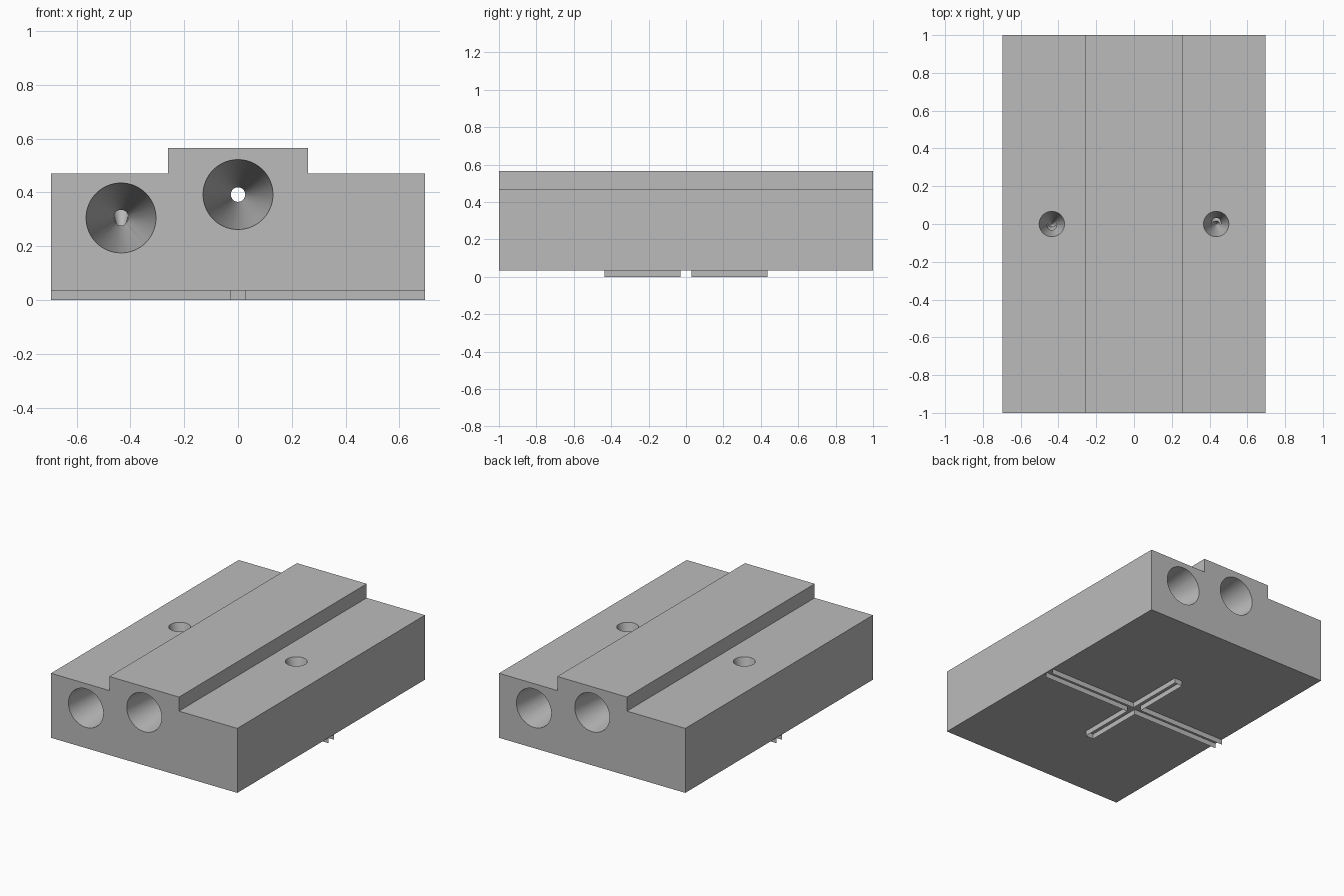
import bpy, bmesh, math
from mathutils import Vector

if "Cube" in bpy.data.objects:
    bpy.data.objects.remove(bpy.data.objects["Cube"])

grey = bpy.data.materials.new("light_grey")
grey.diffuse_color = (0.5, 0.5, 0.5, 1)
grey.use_nodes = True
grey.node_tree.nodes["Principled BSDF"].inputs["Base Color"].default_value = grey.diffuse_color


def make_object(name, bm):
    mesh = bpy.data.meshes.new(name)
    bm.to_mesh(mesh)
    bm.free()
    mesh.materials.append(grey)
    obj = bpy.data.objects.new(name, mesh)
    bpy.context.collection.objects.link(obj)
    return obj


def tapered_cutter(name, stations, segments=64):
    """Round solid through (centre, radius) stations along one axis."""
    bm = bmesh.new()
    axis = (Vector(stations[-1][0]) - Vector(stations[0][0])).normalized()
    rot = axis.to_track_quat('Z', 'Y')
    rings = []
    for centre, radius in stations:
        ring = []
        for i in range(segments):
            a = 2 * math.pi * i / segments
            ring.append(bm.verts.new(Vector(centre) + rot @ Vector(
                (radius * math.cos(a), radius * math.sin(a), 0))))
        rings.append(ring)
    for low, high in zip(rings, rings[1:]):
        for i in range(segments):
            j = (i + 1) % segments
            bm.faces.new((low[i], low[j], high[j], high[i]))
    bm.faces.new(rings[0][::-1])
    bm.faces.new(rings[-1])
    bmesh.ops.recalc_face_normals(bm, faces=bm.faces)
    obj = make_object(name, bm)
    obj.hide_render = True
    return obj


# Block with a raised centre ridge, extruded along y
bm = bmesh.new()
half = [(0.695, 0.035), (0.695, 0.47), (0.26, 0.47), (0.26, 0.565)]
outline = half + [(-x, z) for x, z in reversed(half)]
face = bm.faces.new([bm.verts.new((x, -1, z)) for x, z in outline])
ext = bmesh.ops.extrude_face_region(bm, geom=[face])
bmesh.ops.translate(bm, vec=(0, 2, 0),
                    verts=[v for v in ext["geom"] if isinstance(v, bmesh.types.BMVert)])
bmesh.ops.recalc_face_normals(bm, faces=bm.faces)
block = make_object("block", bm)

# Centre bore narrows from both ends; side bores meet vertical tapered holes
R, r, over = 0.13, 0.027, 0.02
wide = R + (R - r) * over
cutters = [tapered_cutter("centre_bore_cutter", [
    ((0, -1 - over, 0.392), wide), ((0, 0, 0.392), r), ((0, 1 + over, 0.392), wide)])]
for s in (-1, 1):
    cutters.append(tapered_cutter("side_bore_cutter", [
        ((s * 0.435, s * (1 + over), 0.305), wide), ((s * 0.435, 0, 0.305), r)]))
    cutters.append(tapered_cutter("top_hole_cutter", [
        ((s * 0.435, 0, 0.49), 0.0723), ((s * 0.435, 0, 0.22), 0.002)]))

for cutter in cutters:
    mod = block.modifiers.new(cutter.name, 'BOOLEAN')
    mod.operation = 'DIFFERENCE'
    mod.solver = 'EXACT'
    mod.object = cutter
bpy.context.view_layer.objects.active = block
block.select_set(True)
for mod in list(block.modifiers):
    bpy.ops.object.modifier_apply(modifier=mod.name)
for cutter in cutters:
    bpy.data.objects.remove(cutter, do_unlink=True)
bpy.ops.object.shade_smooth_by_angle(angle=math.radians(30))

# Cross-shaped rail walls under the block, open below and at the side ends
w, length, top = 0.03, 0.435, 0.035
quarter = [(0.695, w), (w, w), (w, length), (0, length)]
bm = bmesh.new()
for sx in (-1, 1):
    for sy in (-1, 1):
        for (x0, y0), (x1, y1) in zip(quarter, quarter[1:]):
            pts = [(x0, y0, 0), (x1, y1, 0), (x1, y1, top), (x0, y0, top)]
            if sx * sy > 0:
                pts.reverse()
            bm.faces.new([bm.verts.new((sx * x, sy * y, z)) for x, y, z in pts])
bmesh.ops.remove_doubles(bm, verts=bm.verts, dist=1e-5)
# Wall normals face away from the rail centrelines
for f in bm.faces:
    c = f.calc_center_median()
    out = Vector((0, c.y, 0)) if abs(f.normal.y) > 0.5 else Vector((c.x, 0, 0))
    if f.normal.dot(out) < 0:
        f.normal_flip()
make_object("bottom_cross_rail", bm)
